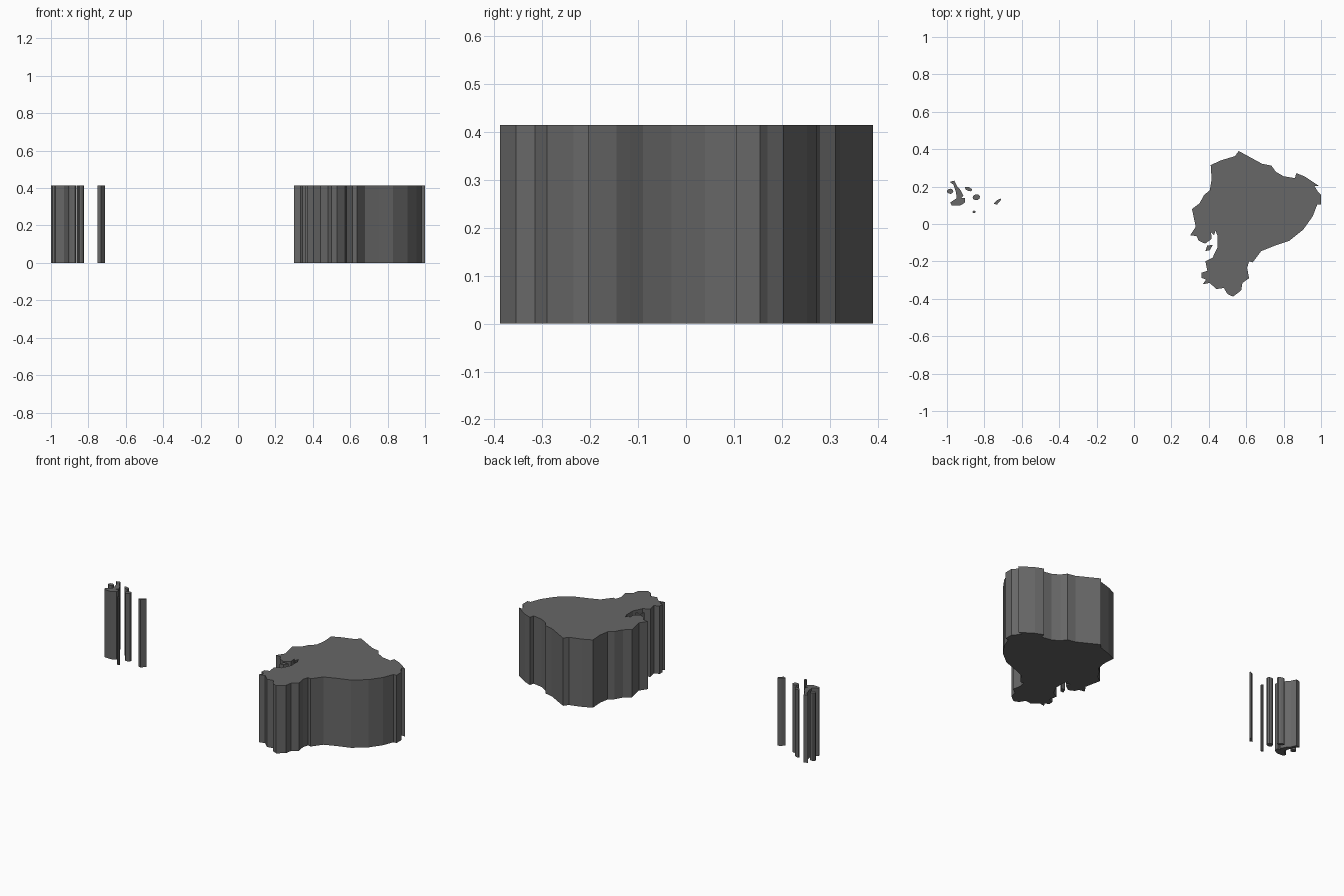
import bpy, bmesh, math

HEIGHT = 0.415

# Dark grey for every part
dark = bpy.data.materials.new("dark_grey")
dark.diffuse_color = (0.135, 0.135, 0.135, 1)


def slab(name, outline):
    """Extrude a closed outline straight up from z = 0."""
    bm = bmesh.new()
    face = bm.faces.new([bm.verts.new((x, y, 0)) for x, y in outline])
    up = bmesh.ops.extrude_face_region(bm, geom=[face])
    verts = [v for v in up["geom"] if isinstance(v, bmesh.types.BMVert)]
    bmesh.ops.translate(bm, verts=verts, vec=(0, 0, HEIGHT))
    bmesh.ops.recalc_face_normals(bm, faces=bm.faces)
    bmesh.ops.triangulate(bm, faces=[f for f in bm.faces if len(f.verts) > 4])
    mesh = bpy.data.meshes.new(name)
    bm.to_mesh(mesh)
    bm.free()
    mesh.materials.append(dark)
    ob = bpy.data.objects.new(name, mesh)
    bpy.context.collection.objects.link(ob)


def blob(cx, cy, rx, ry, tilt=0, n=9):
    """Small tilted oval outline."""
    pts = []
    for i in range(n):
        a = 2 * math.pi * i / n
        x, y = rx * math.cos(a), ry * math.sin(a)
        pts.append((cx + x * math.cos(tilt) - y * math.sin(tilt),
                    cy + x * math.sin(tilt) + y * math.cos(tilt)))
    return pts


# Mainland: north and east border, then the south and west coast
north_east = [
    (.41, .315), (.465, .34), (.54, .363), (.56, .39), (.615, .36), (.685, .322),
    (.735, .312), (.757, .28), (.80, .255), (.86, .245), (.868, .272), (.915, .253),
    (.99, .203), (.965, .203), (.985, .17), (1.0, .155), (1.0, .105), (.98, .105),
    (.955, .04), (.905, -.03), (.83, -.09), (.75, -.117), (.68, -.145), (.635, -.205),
    (.615, -.2)]
south_west = [
    (.605, -.235), (.615, -.29), (.58, -.315), (.573, -.355), (.53, -.388), (.50, -.375),
    (.48, -.342), (.44, -.348), (.405, -.315), (.368, -.322), (.385, -.298), (.36, -.287),
    (.362, -.26), (.392, -.25), (.382, -.2), (.42, -.18), (.447, -.125), (.447, -.065),
    (.436, -.035), (.428, -.06), (.412, -.045), (.415, -.08), (.38, -.105), (.345, -.088),
    (.335, -.065), (.30, -.06), (.33, -.015), (.31, .08), (.35, .11), (.375, .155),
    (.405, .18), (.415, .24)]
slab("mainland", north_east + south_west)

# Island in the gulf
slab("gulf_island", [(.382, -.145), (.405, -.14), (.422, -.112), (.392, -.115)])

# Western archipelago
slab("large_island", [
    (-.985, .225), (-.96, .232), (-.945, .2), (-.928, .182), (-.912, .15), (-.925, .138),
    (-.903, .14), (-.903, .115), (-.93, .098), (-.975, .1), (-.982, .115), (-.948, .138),
    (-.952, .17), (-.965, .21)])
for name, args in {
    "west_island": (-.983, .175, .017, .014),
    "north_island": (-.885, .187, .021, .01, -.4),
    "central_island": (-.843, .143, .02, .016, .2),
    "south_island": (-.855, .065, .008, .007),
}.items():
    slab(name, blob(*args))
slab("east_island", [(-.75, .108), (-.733, .103), (-.71, .13), (-.715, .136), (-.735, .125)])
